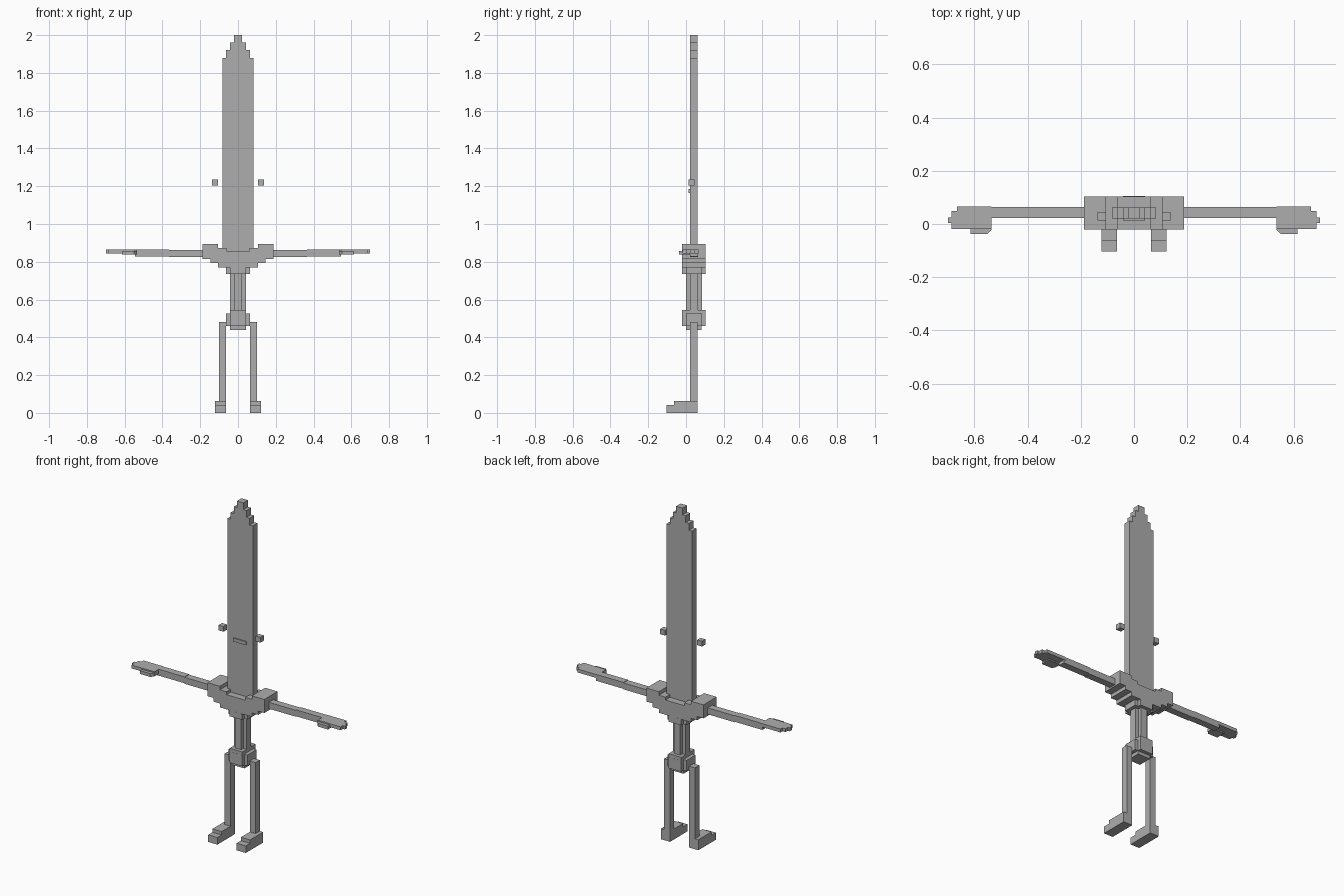
import bpy
import bmesh

if "Cube" in bpy.data.objects:
    bpy.data.objects.remove(bpy.data.objects["Cube"])

V = 1 / 48          # basic block size
CY = 0.042          # centre line of the blade and handle in y

grey = bpy.data.materials.new("grey")
grey.diffuse_color = (0.42, 0.42, 0.42, 1)
grey.use_nodes = True
grey.node_tree.nodes["Principled BSDF"].inputs["Base Color"].default_value = grey.diffuse_color


def finish(name, bm):
    bmesh.ops.recalc_face_normals(bm, faces=bm.faces)
    mesh = bpy.data.meshes.new(name)
    bm.to_mesh(mesh)
    bm.free()
    mesh.materials.append(grey)
    obj = bpy.data.objects.new(name, mesh)
    bpy.context.collection.objects.link(obj)
    return obj


def boxes(name, parts):
    """One object made of boxes given as (x0, x1, y0, y1, z0, z1)."""
    bm = bmesh.new()
    for x0, x1, y0, y1, z0, z1 in parts:
        for v in bmesh.ops.create_cube(bm, size=1)["verts"]:
            v.co = (x0 if v.co.x < 0 else x1,
                    y0 if v.co.y < 0 else y1,
                    z0 if v.co.z < 0 else z1)
    return finish(name, bm)


def extrude(name, outline, axis, a, b):
    """Extrude an outline along y (points are x, z) or z (points are x, y)."""
    bm = bmesh.new()
    pts = [(p, a, q) if axis == "y" else (p, q, a) for p, q in outline]
    face = bm.faces.new([bm.verts.new(p) for p in pts])
    new = bmesh.ops.extrude_face_region(bm, geom=[face])["geom"]
    move = (0, b - a, 0) if axis == "y" else (0, 0, b - a)
    bmesh.ops.translate(bm, vec=move, verts=[g for g in new if isinstance(g, bmesh.types.BMVert)])
    return finish(name, bm)


def mirrored(points):
    return points + [(-x, z) for x, z in reversed(points)]


def cross(n, z0, z1):
    """Plus-shaped column, n blocks to each side, corners cut by one block."""
    w, s = n * V, (n - 1) * V
    return [(-w, w, CY - s, CY + s, z0, z1), (-s, s, CY - w, CY + w, z0, z1)]


# Blade with a stepped tip
extrude("blade", mirrored([
    (4 * V, 0.85), (4 * V, 1.88), (3 * V, 1.88), (3 * V, 1.92),
    (2 * V, 1.92), (2 * V, 1.96), (V, 1.96), (V, 2.0)]), "y", 0.02, 0.062)

# Stepped crossguard, higher at the ends
extrude("crossguard", mirrored([
    (0.105, 0.77), (0.105, 0.793), (0.146, 0.793), (0.146, 0.815),
    (0.187, 0.815), (0.187, 0.895), (0.105, 0.895), (0.105, 0.874),
    (0.062, 0.874), (0.062, 0.857)]), "y", -0.02, 0.104)

# Handle, collar and pommel
boxes("collar", cross(3, 0.735, 0.77))
boxes("handle", cross(2, 0.53, 0.75))
boxes("pommel", cross(3, 0.46, 0.525)
      + [(-2 * V, 2 * V, -0.02, 0.104, 0.525, 0.545),
         (-2 * V, 2 * V, 0, 0.083, 0.44, 0.46)])

# Mouth
boxes("mouth", [(-0.042, 0.042, 0.013, 0.021, 1.165, 1.185)])

for side, s in (("left", -1), ("right", 1)):
    # Floating eye
    boxes(side + "_eye", [(s * 0.105, s * 0.137, 0.014, 0.046, 1.205, 1.236)])
    # Arm in two segments
    boxes(side + "_upper_arm", [(s * 0.18, s * 0.365, 0.022, 0.064, 0.824, 0.862)])
    boxes(side + "_forearm", [(s * 0.365, s * 0.545, 0.022, 0.064, 0.827, 0.865)])
    # Flat hand with thumb
    extrude(side + "_hand", [(s * x, y) for x, y in [
        (0.535, 0.066), (0.665, 0.066), (0.665, 0.048), (0.685, 0.048),
        (0.685, 0.025), (0.698, 0.025), (0.698, 0.003), (0.685, 0.003),
        (0.685, -0.018), (0.535, -0.018)]], "z", 0.845, 0.865)
    extrude(side + "_thumb", [(s * x, y) for x, y in [
        (0.535, 0.022), (0.615, 0.022), (0.615, -0.037), (0.55, -0.037),
        (0.535, -0.022)]], "z", 0.838, 0.858)
    # Leg in two segments
    boxes(side + "_thigh", [(s * 0.063, s * 0.101, 0.02, 0.06, 0.27, 0.482)])
    boxes(side + "_shin", [(s * 0.063, s * 0.101, 0.02, 0.06, 0.05, 0.27)])
    # Stepped foot
    boxes(side + "_foot", [(s * 0.063, s * 0.123, -0.103, 0.06, 0, 0.042),
                           (s * 0.063, s * 0.123, -0.063, 0.06, 0.042, 0.062)])
